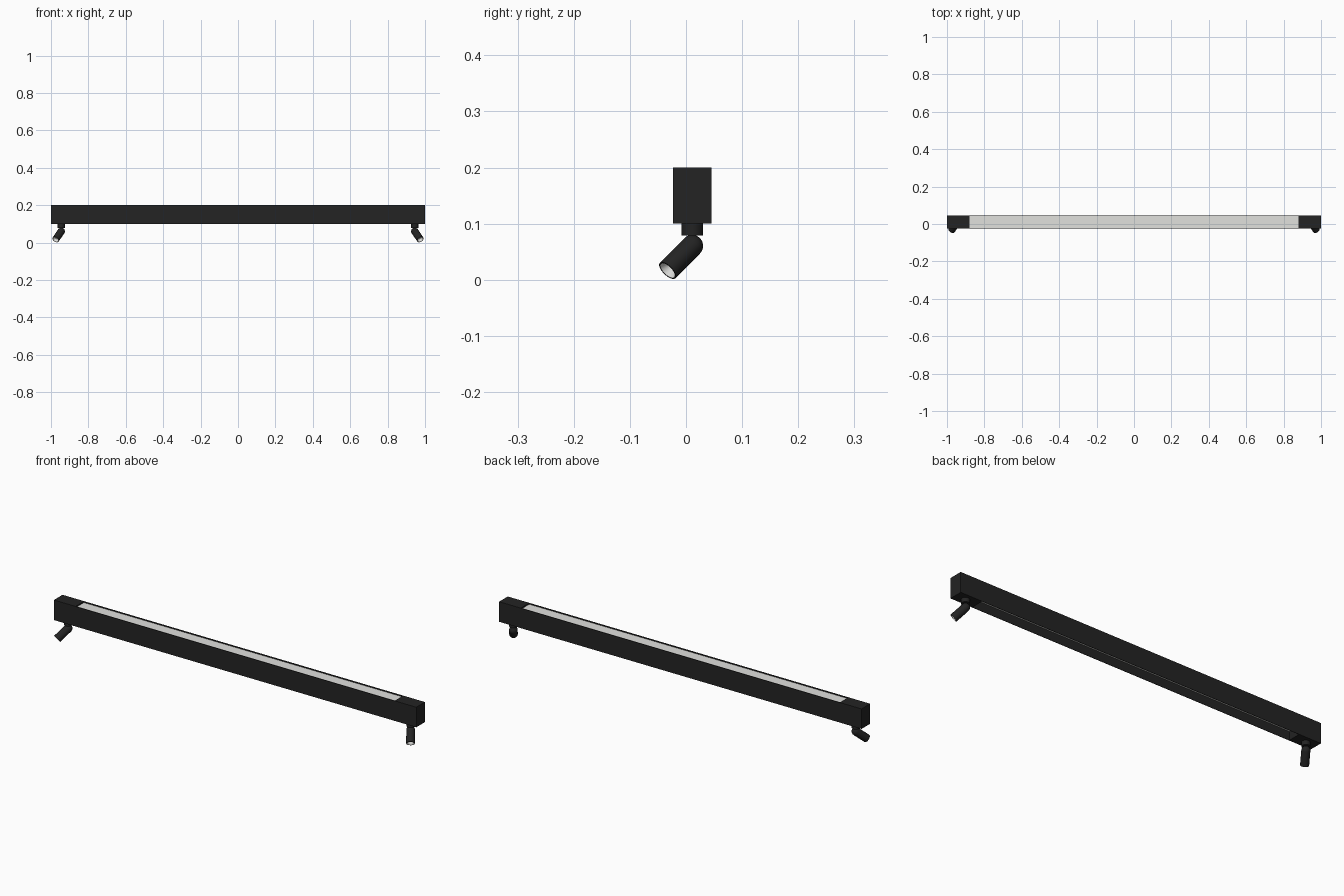
import bpy, bmesh, math
from mathutils import Vector

if "Cube" in bpy.data.objects:
    bpy.data.objects.remove(bpy.data.objects["Cube"])


def make_material(name, color):
    mat = bpy.data.materials.new(name)
    mat.use_nodes = True
    mat.diffuse_color = color
    mat.node_tree.nodes["Principled BSDF"].inputs["Base Color"].default_value = color
    return mat


BLACK = make_material("matte black", (0.017, 0.017, 0.017, 1))
WHITE = make_material("diffuser white", (0.75, 0.75, 0.73, 1))

MID_Y = 0.011      # centre line of the beam
WIDTH = 0.068
BOTTOM, TOP = 0.1, 0.2
WALL = 0.003
CHANNEL_END = 0.88
RADIUS = 0.0195    # spot head
LENGTH = 0.069


def add_object(name, bm, smooth=False):
    bmesh.ops.recalc_face_normals(bm, faces=bm.faces)
    mesh = bpy.data.meshes.new(name)
    bm.to_mesh(mesh)
    bm.free()
    obj = bpy.data.objects.new(name, mesh)
    bpy.context.collection.objects.link(obj)
    mesh.materials.append(BLACK)
    mesh.materials.append(WHITE)
    if smooth:
        bpy.ops.object.select_all(action="DESELECT")
        obj.select_set(True)
        bpy.context.view_layer.objects.active = obj
        bpy.ops.object.shade_smooth_by_angle(angle=math.radians(35))
    return obj


def revolve(profile, segments=32):
    """Turn a radius/height profile around z."""
    bm = bmesh.new()
    verts = [bm.verts.new((r, 0, z)) for r, z in profile]
    edges = [bm.edges.new(pair) for pair in zip(verts, verts[1:])]
    bmesh.ops.spin(bm, geom=verts + edges, cent=(0, 0, 0), axis=(0, 0, 1),
                   angle=math.tau, steps=segments)
    bmesh.ops.remove_doubles(bm, verts=bm.verts, dist=1e-5)
    return bm


# Beam: a box with a shallow light channel on top and a deep one underneath
bm = bmesh.new()
bmesh.ops.create_cube(bm, size=1)
for v in bm.verts:
    v.co = (v.co.x * 2, MID_Y + v.co.y * WIDTH, TOP if v.co.z > 0 else BOTTOM)
bm.normal_update()
caps = [f for f in bm.faces if abs(f.normal.z) > 0.9]
for face in caps:
    floor = 0.194 if face.normal.z > 0 else 0.143
    bmesh.ops.inset_region(bm, faces=[face], thickness=WALL)
    for v in face.verts:
        v.co.x = math.copysign(CHANNEL_END, v.co.x)
    panel = bmesh.ops.extrude_discrete_faces(bm, faces=[face])["faces"][0]
    panel.material_index = 1
    for v in panel.verts:
        v.co.z = floor
bmesh.ops.remove_doubles(bm, verts=bm.verts, dist=1e-5)
add_object("beam_housing", bm)

# Spot lights at both ends, aimed outward, forward and down
for side, label in ((1, "left"), (-1, "right")):
    neck = add_object(label + "_spot_neck", revolve(
        [(0, 0.079), (0.019, 0.079), (0.019, BOTTOM + 0.001), (0, BOTTOM + 0.001)]), True)
    neck.location = (side * 0.945, MID_Y, 0)

    # Rounded rear, straight barrel, then a recessed reflector and lens
    dome = [(RADIUS * math.sin(a), -RADIUS * math.cos(a))
            for a in (math.pi / 2 * i / 8 for i in range(9))]
    barrel = [(RADIUS, LENGTH), (RADIUS - 0.0025, LENGTH),
              (0.009, LENGTH - 0.014), (0, LENGTH - 0.014)]
    bm = revolve(dome + barrel)
    for f in bm.faces:
        center = f.calc_center_median()
        if center.z > LENGTH / 2 and center.xy.length < RADIUS - 0.004:
            f.material_index = 1
    head = add_object(label + "_spot_head", bm, True)
    head.location = (side * 0.945, MID_Y, 0.0605)
    aim = Vector((side * 0.03, -0.044, -0.044))
    head.rotation_euler = aim.to_track_quat("Z", "Y").to_euler()
